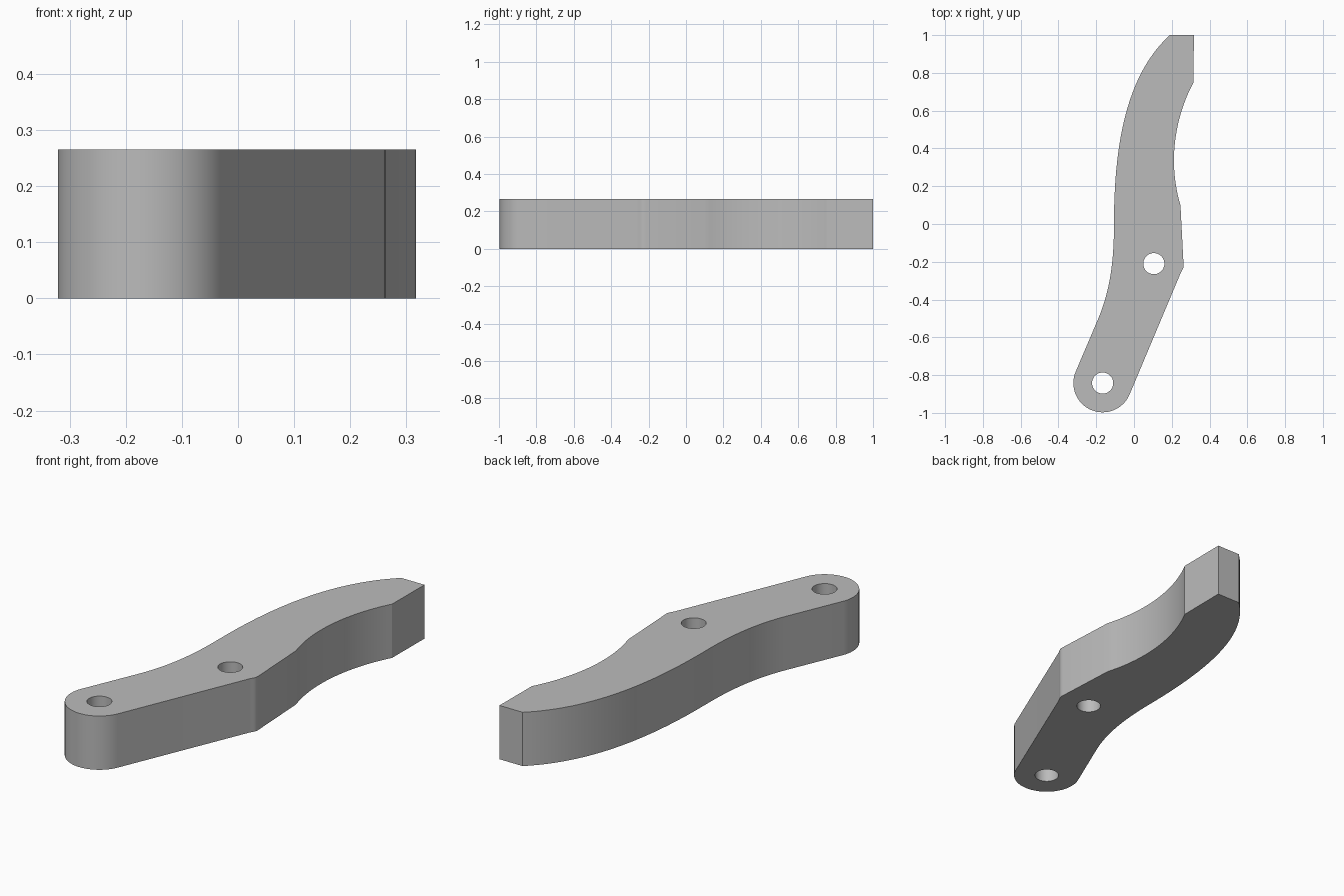
import bpy, bmesh, math
from mathutils import Vector
from mathutils.geometry import interpolate_bezier

if "Cube" in bpy.data.objects:
    bpy.data.objects.remove(bpy.data.objects["Cube"], do_unlink=True)

HEIGHT = 0.265
PIVOT = Vector((-0.166, -0.842))
END_RADIUS = 0.155
HOLES = [PIVOT, Vector((0.105, -0.21))]
HOLE_RADIUS = 0.056


def arc(centre, radius, start, sweep, steps):
    return [centre + radius * Vector((math.cos(a), math.sin(a)))
            for a in (math.radians(start + sweep * i / steps) for i in range(steps + 1))]


def bezier(a, b, c, d, steps):
    return [p.to_2d() for p in interpolate_bezier(
        *(Vector(p).to_3d() for p in (a, b, c, d)), steps)]


# Outline, clockwise from the rounded end up the left side to the tip
outline = arc(PIVOT, END_RADIUS, -22.8, -180, 32)
outline += bezier((-0.193, -0.51), (-0.122, -0.345), (-0.106, -0.18), (-0.106, 0), 16)
outline += bezier((-0.106, 0), (-0.106, 0.45), (-0.03, 0.8), (0.19, 1), 28)[1:]
outline += [Vector((0.317, 1))]
outline += bezier((0.315, 0.75), (0.21, 0.552), (0.181, 0.314), (0.246, 0.1), 24)
outline += bezier((0.262, -0.21), (0.265, -0.235), (0.256, -0.242), (0.246, -0.262), 8)

# Flat plate with two bolt holes, extruded to full thickness
bm = bmesh.new()
for loop in [outline] + [arc(c, HOLE_RADIUS, 0, 360, 32)[:-1] for c in HOLES]:
    verts = [bm.verts.new((p.x, p.y, 0)) for p in loop]
    for i, v in enumerate(verts):
        bm.edges.new((verts[i - 1], v))
bmesh.ops.triangle_fill(bm, use_beauty=True, edges=bm.edges[:], normal=(0, 0, 1))
top = bmesh.ops.extrude_face_region(bm, geom=bm.faces[:], use_keep_orig=True)["geom"]
bmesh.ops.translate(bm, vec=(0, 0, HEIGHT),
                    verts=[g for g in top if isinstance(g, bmesh.types.BMVert)])
bmesh.ops.recalc_face_normals(bm, faces=bm.faces[:])
mesh = bpy.data.meshes.new("lever_arm")
bm.to_mesh(mesh)
bm.free()

lever = bpy.data.objects.new("lever_arm", mesh)
bpy.context.collection.objects.link(lever)

# Plain grey finish
grey = bpy.data.materials.new("plain_grey")
grey.use_nodes = True
grey.diffuse_color = (0.5, 0.5, 0.5, 1)
grey.node_tree.nodes["Principled BSDF"].inputs["Base Color"].default_value = grey.diffuse_color
mesh.materials.append(grey)

# Smooth curved walls, sharp rims
bpy.ops.object.select_all(action="DESELECT")
lever.select_set(True)
bpy.context.view_layer.objects.active = lever
bpy.ops.object.shade_smooth_by_angle(angle=math.radians(20))
